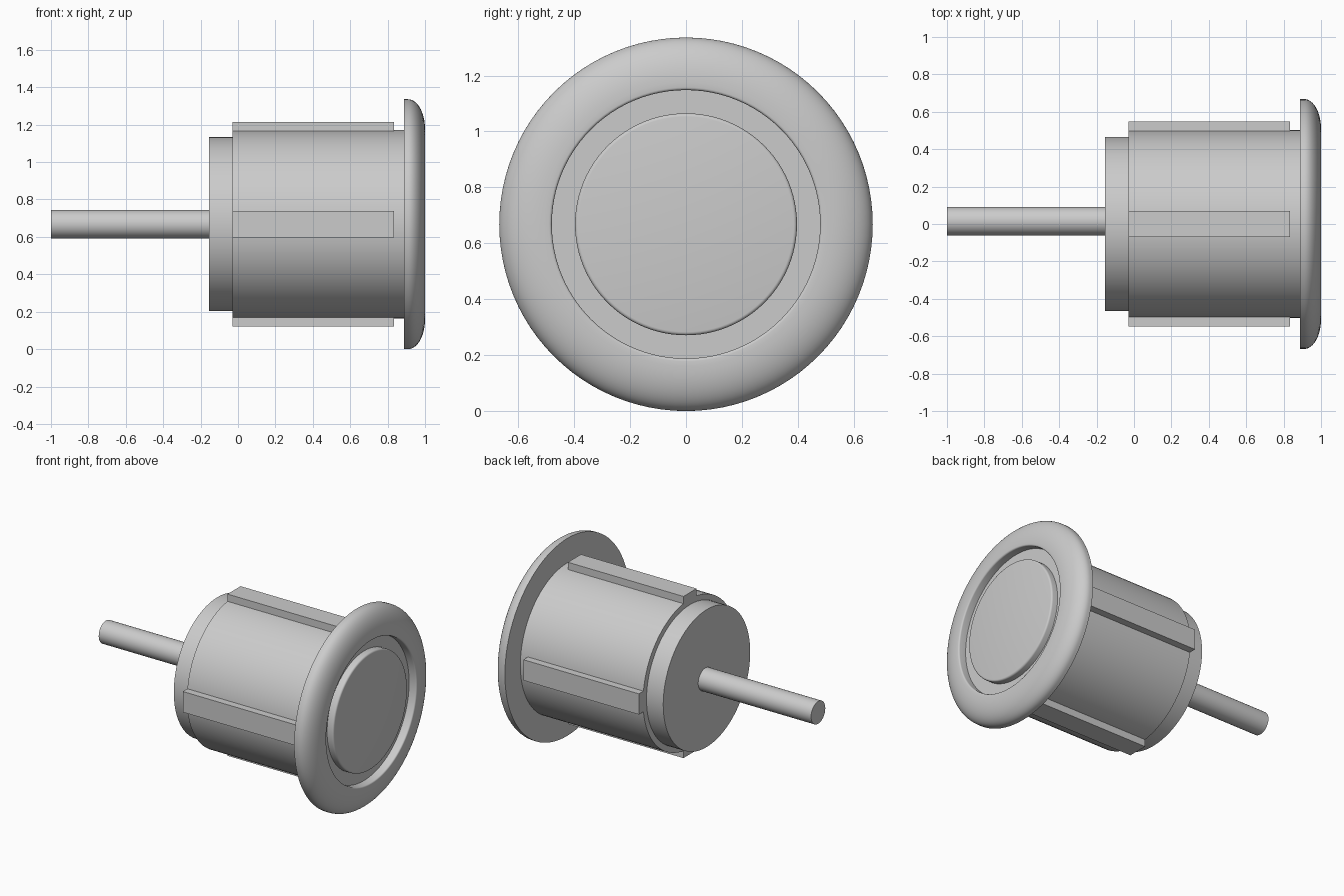
import bpy, bmesh, math
from mathutils import Matrix, Vector

cube = bpy.data.objects.get("Cube")
if cube:
    bpy.data.objects.remove(cube, do_unlink=True)

AXIS_Z = 0.668

grey = bpy.data.materials.new("light_grey")
grey.use_nodes = True
grey.diffuse_color = (0.6, 0.6, 0.6, 1)
grey.node_tree.nodes["Principled BSDF"].inputs["Base Color"].default_value = (0.6, 0.6, 0.6, 1)


def finish(name, bm, smooth=True):
    bmesh.ops.recalc_face_normals(bm, faces=bm.faces)
    mesh = bpy.data.meshes.new(name)
    bm.to_mesh(mesh)
    bm.free()
    mesh.materials.append(grey)
    obj = bpy.data.objects.new(name, mesh)
    bpy.context.collection.objects.link(obj)
    if smooth:
        bpy.ops.object.select_all(action='DESELECT')
        obj.select_set(True)
        bpy.context.view_layer.objects.active = obj
        bpy.ops.object.shade_smooth_by_angle(angle=math.radians(30))
    return obj


def lathe(name, profile, segments=96, y=0.0):
    """Revolve (x, radius) points about the long axis and cap open ends."""
    bm = bmesh.new()
    rings = []
    for x, r in profile:
        rings.append([bm.verts.new((x, y + r * math.cos(a), AXIS_Z + r * math.sin(a)))
                      for a in (math.tau * i / segments for i in range(segments))])
    for a, b in zip(rings, rings[1:]):
        for i in range(segments):
            j = (i + 1) % segments
            bm.faces.new((a[i], a[j], b[j], b[i]))
    bm.faces.new(rings[0])
    bm.faces.new(rings[-1])
    return finish(name, bm)


def arc(cx, cr, dx, dr, start, end, steps):
    """Elliptical arc of (x, radius) points; angle 0 points outward, 90 forward."""
    angles = [math.radians(start + (end - start) * i / steps) for i in range(steps + 1)]
    return [(cx + dx * math.sin(a), cr + dr * math.cos(a)) for a in angles]


# Cable and stepped barrel
lathe("cable", [(-1.0, 0.076), (-0.14, 0.076)], 48, y=0.015)
lathe("rear_collar", [(-0.155, 0.465), (-0.02, 0.465)])
lathe("barrel", [(-0.03, 0.503), (0.9, 0.503)])

# Domed flange with a recessed front pocket
flange = [(0.888, 0.48), (0.888, 0.668), (0.91, 0.668)]
flange += arc(0.91, 0.508, 0.09, 0.16, 6, 90, 14)
flange += arc(0.99, 0.49, 0.01, 0.01, 90, 180, 4)
flange += [(0.945, 0.48)]
lathe("flange", flange)

# Round front button with a softened edge
lathe("button", [(0.93, 0.397)] + arc(0.98, 0.385, 0.012, 0.012, 90, 0, 4)[::-1])

# Four grip ribs around the barrel
for k, side in enumerate(("top", "left", "bottom", "right")):
    bm = bmesh.new()
    bmesh.ops.create_cube(bm, size=1)
    bmesh.ops.scale(bm, vec=(0.865, 0.14, 0.087), verts=bm.verts)
    bmesh.ops.translate(bm, vec=(0.4025, 0, 0.5035), verts=bm.verts)
    bmesh.ops.rotate(bm, cent=(0, 0, 0), verts=bm.verts,
                     matrix=Matrix.Rotation(k * math.pi / 2, 3, 'X'))
    bmesh.ops.translate(bm, vec=Vector((0, 0, AXIS_Z)), verts=bm.verts)
    finish("rib_" + side, bm, smooth=False)
